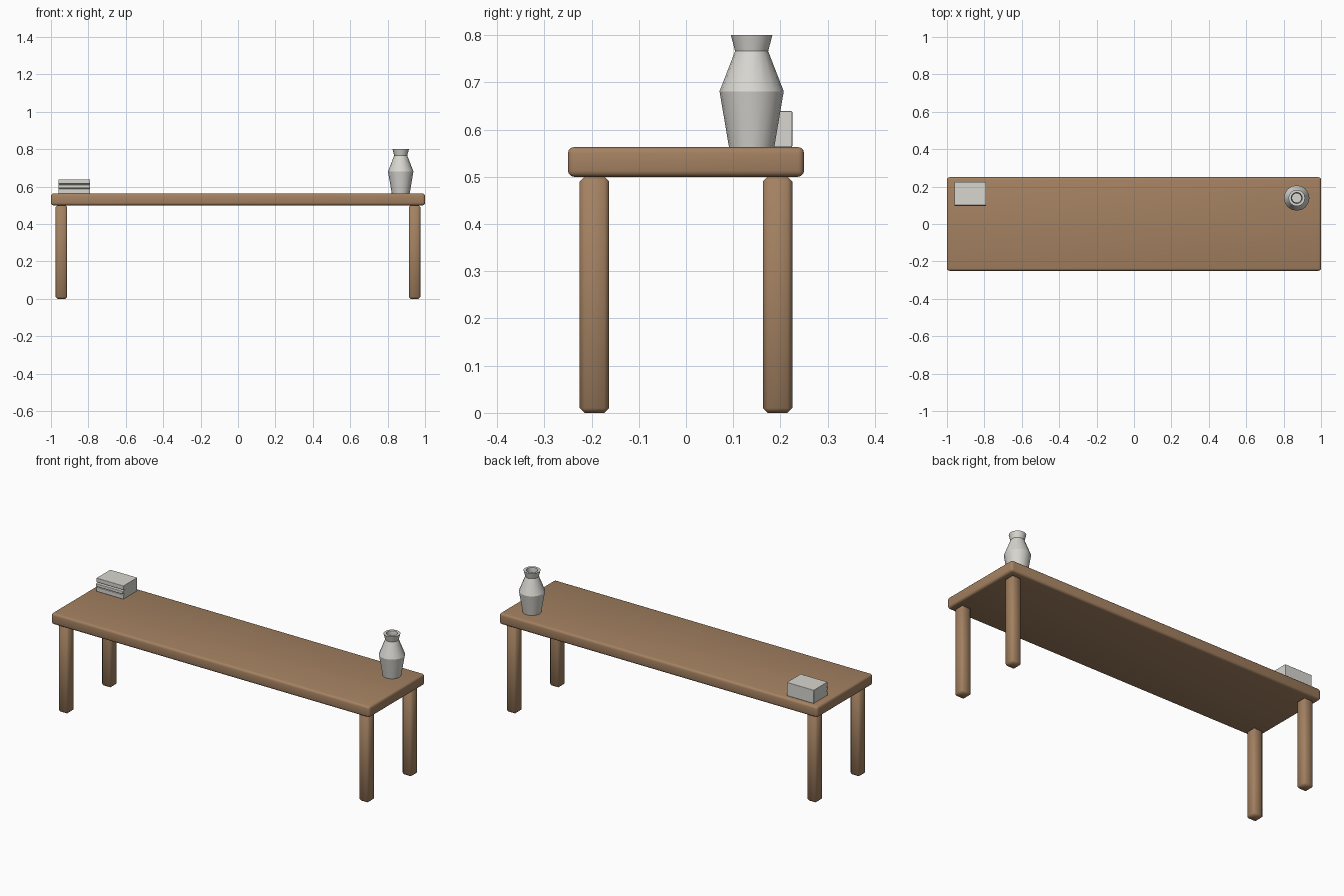
import bpy, bmesh, math

cube = bpy.data.objects.get("Cube")
if cube:
    bpy.data.objects.remove(cube, do_unlink=True)


def material(name, rgb):
    m = bpy.data.materials.new(name)
    m.use_nodes = True
    m.diffuse_color = (*rgb, 1)
    m.node_tree.nodes["Principled BSDF"].inputs["Base Color"].default_value = (*rgb, 1)
    return m


wood = material("brown wood", (0.37, 0.22, 0.12))
ceramic = material("pale grey", (0.68, 0.67, 0.63))


def finish(name, bm, mat, angle):
    mesh = bpy.data.meshes.new(name)
    bmesh.ops.recalc_face_normals(bm, faces=bm.faces)
    bm.to_mesh(mesh)
    bm.free()
    mesh.materials.append(mat)
    ob = bpy.data.objects.new(name, mesh)
    bpy.context.collection.objects.link(ob)
    bpy.ops.object.select_all(action="DESELECT")
    ob.select_set(True)
    bpy.context.view_layer.objects.active = ob
    bpy.ops.object.shade_smooth_by_angle(angle=math.radians(angle))
    return ob


def box(name, lo, hi, mat, bevel, segments):
    bm = bmesh.new()
    bmesh.ops.create_cube(bm, size=1)
    for v in bm.verts:
        v.co = [l + (c + 0.5) * (h - l) for c, l, h in zip(v.co, lo, hi)]
    bmesh.ops.bevel(bm, geom=bm.edges[:], offset=bevel, segments=segments,
                    profile=0.5, affect="EDGES")
    return finish(name, bm, mat, 50)


# Table top and four legs
TOP = 0.563
box("table_top", (-1, -0.25, 0.5), (1, 0.25, TOP), wood, 0.013, 3)
for side, x in (("right", -0.944), ("left", 0.944)):
    for end, y in (("front", -0.194), ("back", 0.194)):
        r = 0.031
        box(f"{end}_{side}_leg", (x - r, y - r, 0), (x + r, y + r, 0.5), wood, 0.01, 1)

# Book: rounded block with a protruding strip between two grooves at the front
bm = bmesh.new()
outline = [(0.225, TOP), (0.1, TOP), (0.1, 0.587), (0.112, 0.59), (0.095, 0.593),
           (0.095, 0.61), (0.112, 0.613), (0.1, 0.616), (0.1, 0.639), (0.225, 0.639)]
face = bm.faces.new([bm.verts.new((-0.96, y, z)) for y, z in outline])
made = bmesh.ops.extrude_face_region(bm, geom=[face])["geom"]
bmesh.ops.translate(bm, vec=(0.17, 0, 0),
                    verts=[g for g in made if isinstance(g, bmesh.types.BMVert)])
book = finish("book", bm, ceramic, 50)
bevel = book.modifiers.new("round edges", "BEVEL")
bevel.width = 0.012
bevel.segments = 3
bevel.limit_method = "ANGLE"
bevel.angle_limit = math.radians(60)

# Vase: open lathe profile with an inner wall
bm = bmesh.new()
profile = [(0, TOP), (0.048, TOP), (0.068, 0.681), (0.035, 0.766), (0.044, 0.8),
           (0.03, 0.8), (0.025, 0.766), (0.056, 0.681), (0.038, 0.58), (0, 0.58)]
points = [bm.verts.new((r, 0, z)) for r, z in profile]
edges = [bm.edges.new(pair) for pair in zip(points, points[1:])]
bmesh.ops.spin(bm, geom=points + edges, cent=(0, 0, 0), axis=(0, 0, 1),
               angle=math.tau, steps=16, use_merge=True)
bmesh.ops.remove_doubles(bm, verts=bm.verts, dist=0.0001)
bmesh.ops.translate(bm, verts=bm.verts, vec=(0.87, 0.139, 0))
finish("vase", bm, ceramic, 30)
